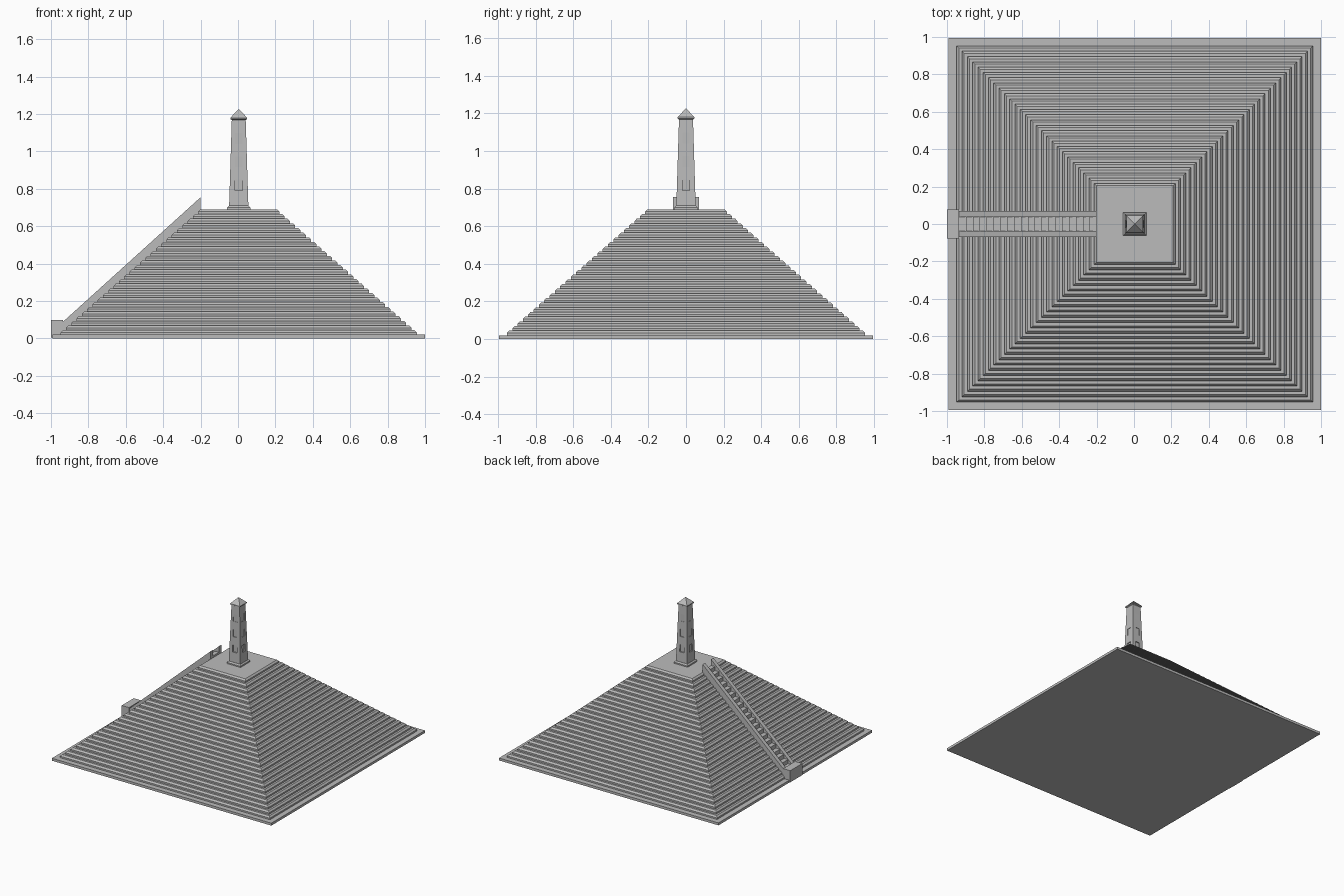
import bpy
import bmesh

cube = bpy.data.objects.get("Cube")
if cube:
    bpy.data.objects.remove(cube, do_unlink=True)

stone = bpy.data.materials.new("grey_stone")
stone.use_nodes = True
GREY = (0.5, 0.5, 0.5, 1.0)
stone.diffuse_color = GREY
stone.node_tree.nodes["Principled BSDF"].inputs["Base Color"].default_value = GREY

CX = 0.004  # centre of the mound and tower


def finish(name, bm):
    bmesh.ops.recalc_face_normals(bm, faces=bm.faces)
    mesh = bpy.data.meshes.new(name)
    bm.to_mesh(mesh)
    bm.free()
    mesh.materials.append(stone)
    obj = bpy.data.objects.new(name, mesh)
    bpy.context.collection.objects.link(obj)
    return obj


def square_loft(name, profile):
    """Stack square rings given as (half width, height) and cap the ends."""
    bm = bmesh.new()
    rings = []
    for h, z in profile:
        corners = ((-h, -h), (h, -h), (h, h), (-h, h))
        rings.append([bm.verts.new((CX + x, y, z)) for x, y in corners])
    for a, b in zip(rings, rings[1:]):
        for i in range(4):
            j = (i + 1) % 4
            bm.faces.new((a[i], a[j], b[j], b[i]))
    bm.faces.new(rings[0])
    bm.faces.new(rings[-1])
    return finish(name, bm)


def side_extrude(name, outline, y0, y1):
    """Extrude an (x, z) outline from y0 to y1."""
    bm = bmesh.new()
    face = bm.faces.new([bm.verts.new((x, y0, z)) for x, z in outline])
    new = bmesh.ops.extrude_face_region(bm, geom=[face])["geom"]
    verts = [v for v in new if isinstance(v, bmesh.types.BMVert)]
    bmesh.ops.translate(bm, verts=verts, vec=(0, y1 - y0, 0))
    return finish(name, bm)


# Ground slab
BASE_TOP, PLATEAU = 0.02, 0.69
square_loft("base_slab", [(0.995, 0), (0.995, BASE_TOP)])

# Stepped mound: each course has an upright face and a bevelled lip
COURSES, BEVEL = 27, 0.012
rise = (PLATEAU - BASE_TOP) / COURSES
run = (0.952 - BEVEL - 0.205) / (COURSES - 1)
profile = []
for i in range(COURSES):
    h, z = 0.952 - i * run, BASE_TOP + i * rise
    profile += [(h, z), (h, z + rise / 2), (h - BEVEL, z + rise)]
square_loft("stepped_mound", profile)

# Stairway on the right side
X0, X1, TREADS = -0.935, -0.2, 20
outline = [(X1, 0.6), (X0, 0.015)]
for i in range(TREADS):
    z = 0.055 + (i + 1) * 0.0325
    outline += [(X0 + (X1 - X0) * k / TREADS, z) for k in (i, i + 1)]
side_extrude("stair_treads", outline, -0.04, 0.04)

# Sloping walls beside the stairs
for side, y in (("left", -0.054), ("right", 0.054)):
    side_extrude("stair_wall_" + side,
                 [(X0, 0.015), (X1, 0.6), (X1, 0.755), (X0, 0.09)],
                 y - 0.016, y + 0.016)

# Block at the foot of the stairs
side_extrude("stair_foot_block",
             [(-1, 0.005), (X0, 0.005), (X0, 0.1), (-1, 0.1)], -0.078, 0.078)

# Tower with plinth and pointed roof
square_loft("tower_plinth", [(0.062, 0.685), (0.062, 0.7), (0.053, 0.71)])
tower = square_loft("tower_shaft", [(0.052, 0.69), (0.037, 1.175)])
square_loft("tower_roof", [(0.037, 1.168), (0.045, 1.173), (0.045, 1.18), (0.002, 1.225)])

# Window recesses on all four walls, sharing one upright back plane
bm = bmesh.new()
for dx, dy in ((1, 0), (-1, 0), (0, 1), (0, -1)):
    for z in (0.82, 0.945, 1.07):
        box = bmesh.ops.create_cube(bm, size=1)["verts"]
        bmesh.ops.scale(bm, verts=box, vec=(0.038, 0.038, 0.058))
        bmesh.ops.translate(bm, verts=box, vec=(CX + dx * 0.0582, dy * 0.0582, z))
cutter = finish("window_cutter", bm)
cutter.hide_render = True
cutter.hide_set(True)
cut = tower.modifiers.new("windows", "BOOLEAN")
cut.operation = "DIFFERENCE"
cut.solver = "EXACT"
cut.object = cutter
